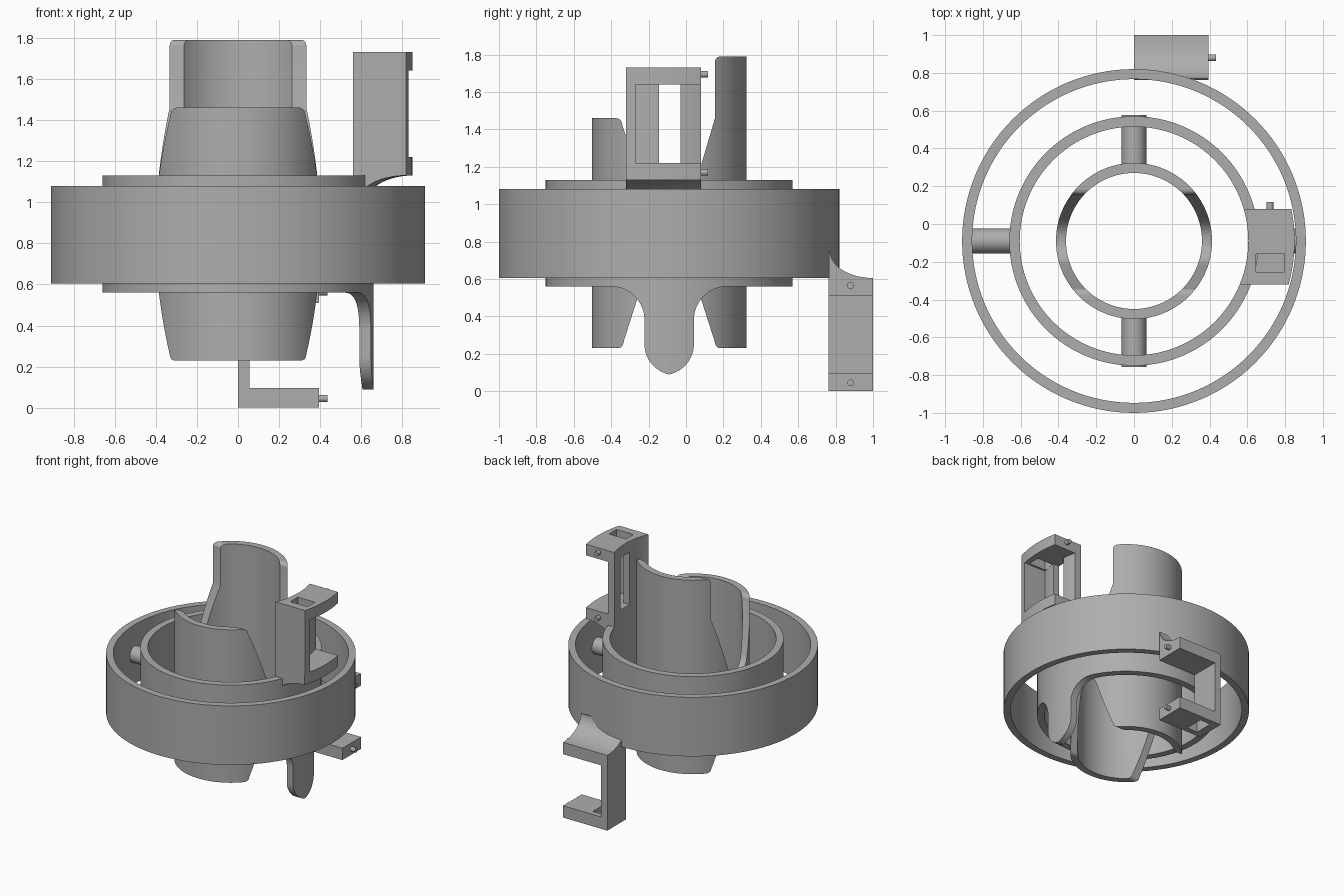
import bpy, bmesh, math
from mathutils import Vector, Matrix

if "Cube" in bpy.data.objects:
    bpy.data.objects.remove(bpy.data.objects["Cube"])

CY = -0.09      # y of the shared ring axis
MID = 0.845     # height of the pivot axes
SEG = 128

grey = bpy.data.materials.new("plain_grey")
grey.use_nodes = True
grey.diffuse_color = (0.42, 0.42, 0.42, 1)
grey.node_tree.nodes["Principled BSDF"].inputs["Base Color"].default_value = (0.42, 0.42, 0.42, 1)


def finish(name, bm):
    bmesh.ops.recalc_face_normals(bm, faces=bm.faces)
    mesh = bpy.data.meshes.new(name)
    bm.to_mesh(mesh)
    bm.free()
    mesh.materials.append(grey)
    ob = bpy.data.objects.new(name, mesh)
    bpy.context.collection.objects.link(ob)
    return ob


def lathe(name, profile):
    """Revolve a closed (radius, z) outline about the ring axis."""
    bm = bmesh.new()
    rings = []
    for i in range(SEG):
        a = 2 * math.pi * i / SEG
        rings.append([bm.verts.new((r * math.cos(a), CY + r * math.sin(a), z)) for r, z in profile])
    n = len(profile)
    for i in range(SEG):
        p, q = rings[i], rings[(i + 1) % SEG]
        for j in range(n):
            k = (j + 1) % n
            bm.faces.new((p[j], q[j], q[k], p[k]))
    return finish(name, bm)


def tube(name, r0, r1, z0, z1):
    return lathe(name, [(r0, z0), (r1, z0), (r1, z1), (r0, z1)])


def prism(name, outline, axis, lo, hi):
    """Extrude a 2D outline along x, y or z."""
    place = {"x": lambda u, v, w: (w, u, v), "y": lambda u, v, w: (u, w, v),
             "z": lambda u, v, w: (u, v, w)}[axis]
    bm = bmesh.new()
    face = bm.faces.new([bm.verts.new(place(u, v, lo)) for u, v in outline])
    out = bmesh.ops.extrude_face_region(bm, geom=[face])
    verts = [e for e in out["geom"] if isinstance(e, bmesh.types.BMVert)]
    bmesh.ops.translate(bm, verts=verts, vec=Vector(place(0, 0, hi - lo)))
    return finish(name, bm)


def box(name, x, y, z):
    return prism(name, [(x[0], y[0]), (x[1], y[0]), (x[1], y[1]), (x[0], y[1])], "z", *z)


def pin(name, start, end, radius):
    a, b = Vector(start), Vector(end)
    rot = (b - a).to_track_quat("Z", "Y").to_matrix().to_4x4()
    bm = bmesh.new()
    bmesh.ops.create_cone(bm, cap_ends=True, segments=32, radius1=radius, radius2=radius,
                          depth=(b - a).length, matrix=Matrix.Translation((a + b) / 2) @ rot)
    return finish(name, bm)


def boolean(ob, cutter, operation):
    mod = ob.modifiers.new("cut", "BOOLEAN")
    mod.operation, mod.object, mod.solver = operation, cutter, "EXACT"
    bpy.context.view_layer.objects.active = ob
    bpy.ops.object.modifier_apply(modifier=mod.name)
    bpy.data.objects.remove(cutter)


def arc(cx, cz, rx, rz, a0, a1, n=16):
    return [(cx + rx * math.cos(a0 + (a1 - a0) * i / n), cz + rz * math.sin(a0 + (a1 - a0) * i / n))
            for i in range(n + 1)]


def sector(name, r0, r1, y0, y1, z0, z1):
    """Slice of a ring on the +x side between two y planes."""
    def edge(r):
        ys = [y0 + (y1 - y0) * i / 16 for i in range(17)]
        return [(math.sqrt(r * r - (y - CY) ** 2), y) for y in ys]
    return prism(name, edge(r1) + edge(r0)[::-1], "z", z0, z1)


PI = math.pi

# Outer and middle gimbal rings
tube("outer_ring", 0.857, 0.91, 0.605, 1.08)
tube("middle_ring", 0.605, 0.66, 0.56, 1.13)

# Finger tab hanging from the middle ring
half = arc(0.31, 0.38, 0.178, 0.18, PI / 2, PI) + arc(-0.04, 0.25, 0.172, 0.165, 0, -1.335)
half.append((0, 0.088))
outline = [(CY + h, z) for h, z in half] + [(CY - h, z) for h, z in half[-2::-1]]
tab = tube("middle_ring_tab", 0.605, 0.66, 0.05, 0.56)
boolean(tab, prism("tab_shape", outline, "x", 0.2, 0.8), "INTERSECT")

# Inner tube with a tapered, round-ended notch above and below on both sides
t = 0.287
top_notch = arc(0, 1.09, 0.13, 0.13, PI + t, 2 * PI - t)
low_notch = arc(0, 2 * MID - 1.09, 0.13, 0.13, t, PI - t)
side = [(-0.5, 0.2), (-0.5, 1.46)] + arc(-0.285, 1.42, 0.035, 0.04, PI / 2, 0, 6)
side += top_notch + [(0.245, 1.46)] + arc(0.275, 1.76, 0.03, 0.03, PI, PI / 2, 6)
side += [(0.5, 1.79), (0.5, 0.23)] + arc(0.275, 0.26, 0.03, 0.03, -PI / 2, -PI, 6)
side += low_notch + arc(-0.275, 0.26, 0.03, 0.03, 0, -PI / 2, 6) + [(-0.5, 0.23)]
side.remove((-0.5, 0.2))
inner = tube("inner_tube", 0.36, 0.413, 0.2, 1.82)
boolean(inner, prism("tube_shape", [(CY + h, z) for h, z in side], "x", -0.6, 0.6), "INTERSECT")

# Pivot pins
for s, x_name, y_name in ((1, "left", "back"), (-1, "right", "front")):
    pin(x_name + "_pivot", (s * 0.63, CY, MID), (s * 0.9, CY, MID), 0.065)
    pin(y_name + "_pivot", (0, CY + s * 0.385, MID), (0, CY + s * 0.667, MID), 0.065)

# Upper bracket on the middle ring: curved arms, end wall, slotted back plate
Y0, Y1 = -0.32, 0.08
sector("upper_bracket_wall", 0.605, 0.85, Y0, Y0 + 0.05, 1.22, 1.64)
sector("upper_bracket_back_front", 0.605, 0.66, Y0 + 0.05, -0.145, 1.22, 1.64)
sector("upper_bracket_back_rear", 0.605, 0.66, -0.03, Y1, 1.22, 1.64)
arm = sector("upper_bracket_top_arm", 0.605, 0.85, Y0, Y1, 1.64, 1.73)
boolean(arm, box("slot", (0.645, 0.797), (-0.255, -0.16), (1.6, 1.8)), "DIFFERENCE")
foot = lathe("upper_bracket_bottom_arm",
             [(0.605, 1.22), (0.605, 0.985)] + arc(0.85, 0.985, 0.235, 0.145, PI, PI / 2)
             + [(0.85, 1.22)])
boolean(foot, box("foot_shape", (0.3, 1), (Y0, Y1), (0.9, 1.3)), "INTERSECT")
for z in (1.17, 1.695):
    pin("upper_bracket_pin", (0.72, 0.06, z), (0.72, 0.117, z), 0.018)

# Lower bracket on the outer ring: C shape with a fillet up to the ring
frame = [(0, 0), (0.395, 0), (0.395, 0.095), (0.055, 0.095),
         (0.055, 0.51), (0.395, 0.51), (0.395, 0.605), (0, 0.605)]
lower = prism("lower_bracket", frame, "y", 0.762, 1.0)
boolean(lower, box("slot", (0.065, 0.16), (0.805, 0.955), (-0.1, 0.09 + 0.05)), "DIFFERENCE")
fillet = [(0.765, 0.605), (0.765, 0.75)] + arc(1.0, 0.75, 0.23, 0.145, PI, 1.5 * PI)
prism("lower_bracket_fillet", fillet, "x", 0, 0.395)
for z in (0.045, 0.565):
    pin("lower_bracket_pin", (0.37, 0.88, z), (0.435, 0.88, z), 0.018)

# Smooth curved walls, keep the edges sharp
bpy.ops.object.select_all(action="DESELECT")
for ob in bpy.context.scene.objects:
    if ob.type == "MESH":
        ob.select_set(True)
        bpy.context.view_layer.objects.active = ob
bpy.ops.object.shade_smooth_by_angle(angle=math.radians(30))
